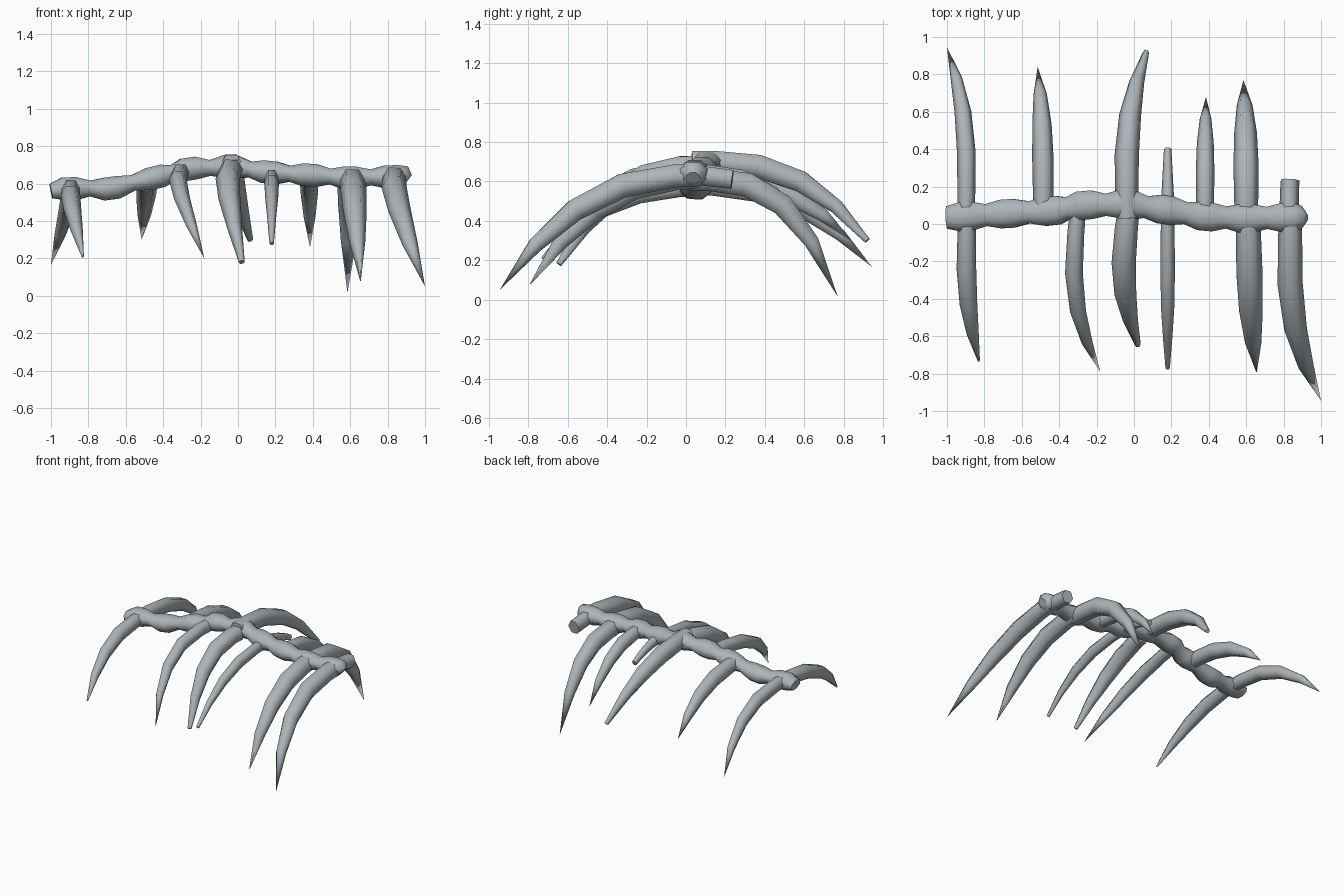
import bpy, bmesh, math
from mathutils import Vector

bone = bpy.data.materials.new("grey bone")
bone.diffuse_color = (0.42, 0.46, 0.48, 1)


def loft(name, stations, side, sides, turn=0.0):
    """Skin elliptical rings (centre, half width, half height) along a path."""
    bm = bmesh.new()
    rings = []
    for i, (c, w, h) in enumerate(stations):
        a = stations[max(i - 1, 0)][0]
        b = stations[min(i + 1, len(stations) - 1)][0]
        t = (b - a).normalized()
        s = (side - t * side.dot(t)).normalized()
        up = s.cross(t)
        if up.z < 0:
            up = -up
        rings.append([bm.verts.new(c + s * w * math.cos(q) + up * h * math.sin(q))
                      for q in (turn + 2 * math.pi * k / sides for k in range(sides))])
    for r0, r1 in zip(rings, rings[1:]):
        for k in range(sides):
            n = (k + 1) % sides
            bm.faces.new((r0[k], r0[n], r1[n], r1[k]))
    bm.faces.new(rings[0])
    bm.faces.new(rings[-1])
    bmesh.ops.remove_doubles(bm, verts=bm.verts, dist=0.0005)
    bmesh.ops.recalc_face_normals(bm, faces=bm.faces)
    for f in bm.faces:
        f.smooth = len(f.verts) <= 4
    me = bpy.data.meshes.new(name)
    bm.to_mesh(me)
    bm.free()
    me.materials.append(bone)
    ob = bpy.data.objects.new(name, me)
    bpy.context.collection.objects.link(ob)
    return ob


# Spine: chain of swollen vertebrae with narrow waists between them
centres = [Vector(v) for v in (
    (-0.90, 0.04, 0.573), (-0.68, 0.055, 0.575), (-0.44, 0.07, 0.633),
    (-0.26, 0.10, 0.678), (-0.04, 0.105, 0.69), (0.17, 0.075, 0.66),
    (0.385, 0.04, 0.645), (0.60, 0.03, 0.63), (0.82, 0.035, 0.637))]
spine = [(Vector((-1.0, 0.035, 0.56)), 0.065, 0.042)]
for i, c in enumerate(centres):
    nxt = centres[min(i + 1, 8)]
    slope = (nxt - centres[max(i - 1, 0)]).normalized()
    spine += [(c - slope * 0.035, 0.083, 0.066), (c + slope * 0.035, 0.083, 0.066)]
    if i < 8:
        spine.append(((c + nxt) / 2, 0.064, 0.046))
spine += [(Vector((0.89, 0.035, 0.635)), 0.066, 0.065),
          (Vector((0.91, 0.035, 0.62)), 0.035, 0.035)]
loft("spine", spine, Vector((0, 1, 0)), 8, math.pi / 8)


# Ribs: root x, root z, width, sideways bow, tip x, tip y, tip z, curve power, tip width ratio
def rib(name, x0, z0, w, bow, tx, ty, tz, p, tip):
    y0 = 0.03 if ty > 0 else 0.06
    stations = []
    for t, k in ((0, 0.9), (0.12, 0.95), (0.38, 1.0), (0.62, 0.9), (0.82, 0.62), (1, tip)):
        if tip > 0.4:
            k = 1 + (tip - 1) * t
        c = Vector((x0 + (tx - x0) * t ** 3 + bow * math.sin(math.pi * t),
                    y0 + (ty - y0) * t,
                    z0 + (tz - z0) * t ** p))
        stations.append((c, w * k / 2, (w * 0.42 + 0.014) * k))
    loft(name, stations, Vector((1, 0, 0)), 6)


front = [
    (-0.89, 0.57, 0.105, -0.01, -0.83, -0.73, 0.21, 2.5, 0.12),
    (-0.30, 0.66, 0.095, -0.03, -0.18, -0.79, 0.20, 2.5, 0.0),
    (-0.03, 0.675, 0.13, -0.03, 0.02, -0.645, 0.18, 2.4, 0.25),
    (0.18, 0.635, 0.078, 0.0, 0.18, -0.77, 0.28, 2.5, 0.3),
    (0.61, 0.62, 0.14, 0.005, 0.655, -0.79, 0.08, 2.5, 0.03),
    (0.84, 0.63, 0.135, -0.015, 1.0, -0.945, 0.05, 2.5, 0.0)]
back = [
    (-0.90, 0.575, 0.10, 0.01, -1.0, 0.945, 0.165, 2.6, 0.0),
    (-0.485, 0.62, 0.115, 0.0, -0.515, 0.84, 0.30, 2.6, 0.0),
    (-0.035, 0.70, 0.13, -0.01, 0.065, 0.92, 0.30, 2.9, 0.25),
    (0.18, 0.65, 0.08, 0.0, 0.18, 0.40, 0.56, 2.0, 0.5),
    (0.38, 0.64, 0.10, 0.0, 0.385, 0.68, 0.26, 2.7, 0.0),
    (0.60, 0.61, 0.135, 0.0, 0.585, 0.77, 0.015, 3.2, 0.0),
    (0.83, 0.635, 0.105, 0.0, 0.835, 0.235, 0.61, 1.0, 0.95)]
for i, r in enumerate(front):
    rib(f"front_rib_{i + 1}", *r)
for i, r in enumerate(back):
    rib(f"back_rib_{i + 1}", *r)
